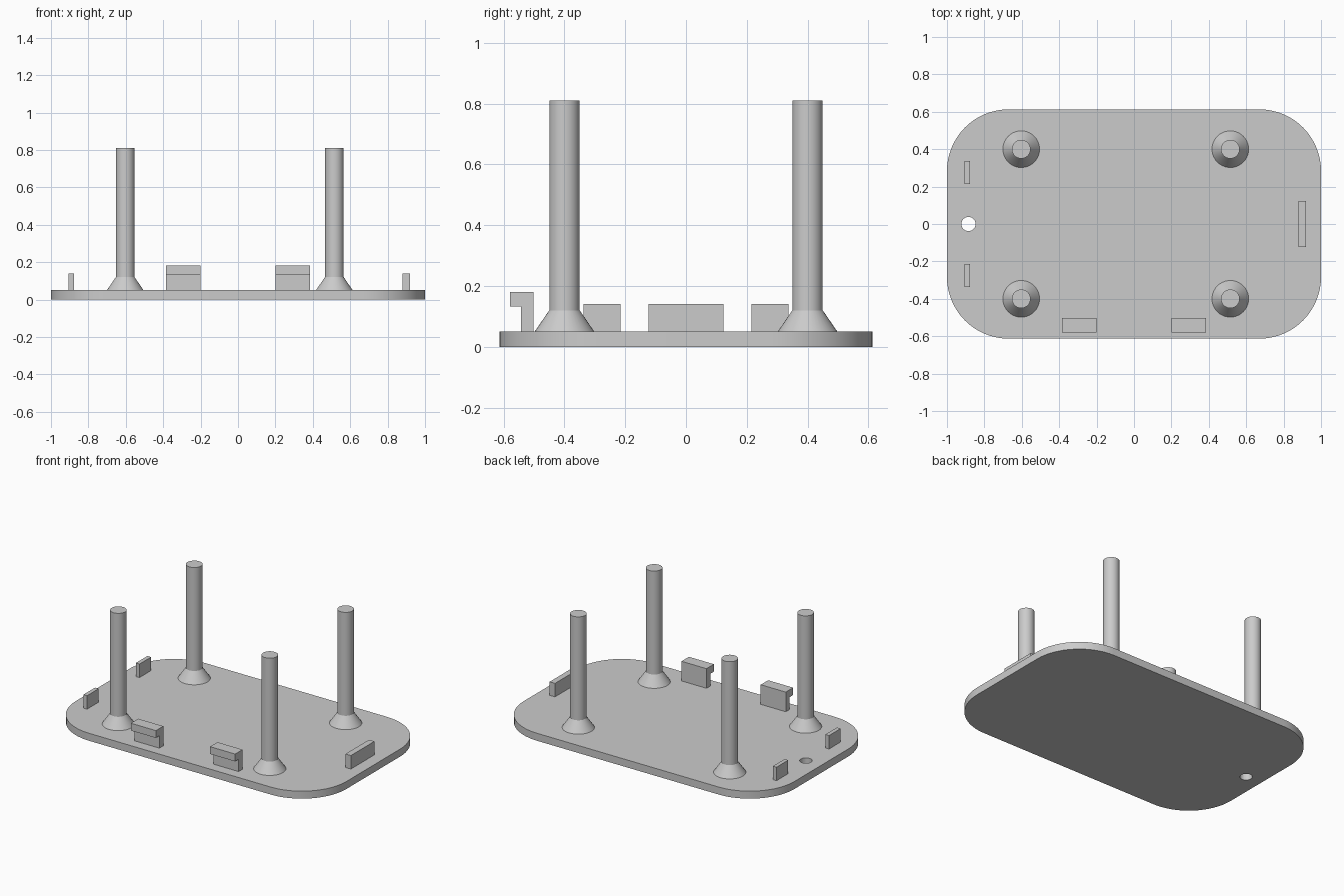
import bpy, bmesh, math

if "Cube" in bpy.data.objects:
    bpy.data.objects.remove(bpy.data.objects["Cube"])

grey = bpy.data.materials.new("light_grey")
grey.diffuse_color = (0.6, 0.6, 0.6, 1)
grey.use_nodes = True
grey.node_tree.nodes["Principled BSDF"].inputs["Base Color"].default_value = grey.diffuse_color


def finish(name, bm, smooth=False):
    bmesh.ops.recalc_face_normals(bm, faces=bm.faces)
    me = bpy.data.meshes.new(name)
    bm.to_mesh(me)
    bm.free()
    ob = bpy.data.objects.new(name, me)
    bpy.context.collection.objects.link(ob)
    me.materials.append(grey)
    if smooth:
        bpy.ops.object.select_all(action='DESELECT')
        ob.select_set(True)
        bpy.context.view_layer.objects.active = ob
        bpy.ops.object.shade_smooth_by_angle(angle=math.radians(30))
    return ob


def prism(name, points, offset, smooth=False):
    """Extrude a closed outline by an offset vector."""
    bm = bmesh.new()
    face = bm.faces.new([bm.verts.new(p) for p in points])
    ext = bmesh.ops.extrude_face_region(bm, geom=[face])
    verts = [g for g in ext["geom"] if isinstance(g, bmesh.types.BMVert)]
    bmesh.ops.translate(bm, verts=verts, vec=offset)
    return finish(name, bm, smooth)


def box(name, x0, x1, y0, y1, z0, z1):
    pts = [(x0, y0, z0), (x1, y0, z0), (x1, y1, z0), (x0, y1, z0)]
    return prism(name, pts, (0, 0, z1 - z0))


def arc(cx, cy, r, a0, a1, n, z=0):
    return [(cx + r * math.cos(a0 + (a1 - a0) * i / n),
             cy + r * math.sin(a0 + (a1 - a0) * i / n), z) for i in range(n + 1)]


# Base plate with rounded corners
W, D, T, R = 1.0, 0.613, 0.05, 0.33
outline = []
for k, (sx, sy) in enumerate([(1, 1), (-1, 1), (-1, -1), (1, -1)]):
    a = k * math.pi / 2
    outline += arc(sx * (W - R), sy * (D - R), R, a, a + math.pi / 2, 16)
plate = prism("base_plate", outline, (0, 0, T), True)

# Round hole through the plate
cutter = prism("hole_cutter", arc(-0.885, 0, 0.038, 0, 2 * math.pi, 32, -0.1)[:-1], (0, 0, 0.3))
cutter.hide_render = True
cutter.hide_set(True)
cut = plate.modifiers.new("hole", 'BOOLEAN')
cut.operation, cut.solver, cut.object = 'DIFFERENCE', 'EXACT', cutter

# Four posts with flared feet, turned from one profile
profile = [(0.098, T), (0.05, 0.12), (0.05, 0.81)]
N = 40
for x, side in ((-0.603, "left"), (0.515, "right")):
    for y, end in ((-0.4, "front"), (0.4, "back")):
        bm = bmesh.new()
        rings = [[bm.verts.new(p) for p in arc(x, y, r, 0, 2 * math.pi, N, z)[:-1]]
                 for r, z in profile]
        for lo, hi in zip(rings, rings[1:]):
            for i in range(N):
                j = (i + 1) % N
                bm.faces.new((lo[i], lo[j], hi[j], hi[i]))
        bm.faces.new(rings[0])
        bm.faces.new(rings[-1])
        finish(f"post_{end}_{side}", bm, True)

# Upright tabs at both ends
box("tab_right", 0.88, 0.92, -0.124, 0.124, T, 0.14)
box("tab_left_front", -0.905, -0.878, -0.338, -0.215, T, 0.14)
box("tab_left_back", -0.905, -0.878, 0.215, 0.338, T, 0.14)

# Snap hooks on the front edge: a stem with an overhanging lip
hook = [(-0.502, T), (-0.502, 0.181), (-0.58, 0.181),
        (-0.58, 0.132), (-0.543, 0.132), (-0.543, T)]
for x, side in ((-0.385, "left"), (0.2, "right")):
    prism(f"hook_{side}", [(x, y, z) for y, z in hook], (0.185, 0, 0))
